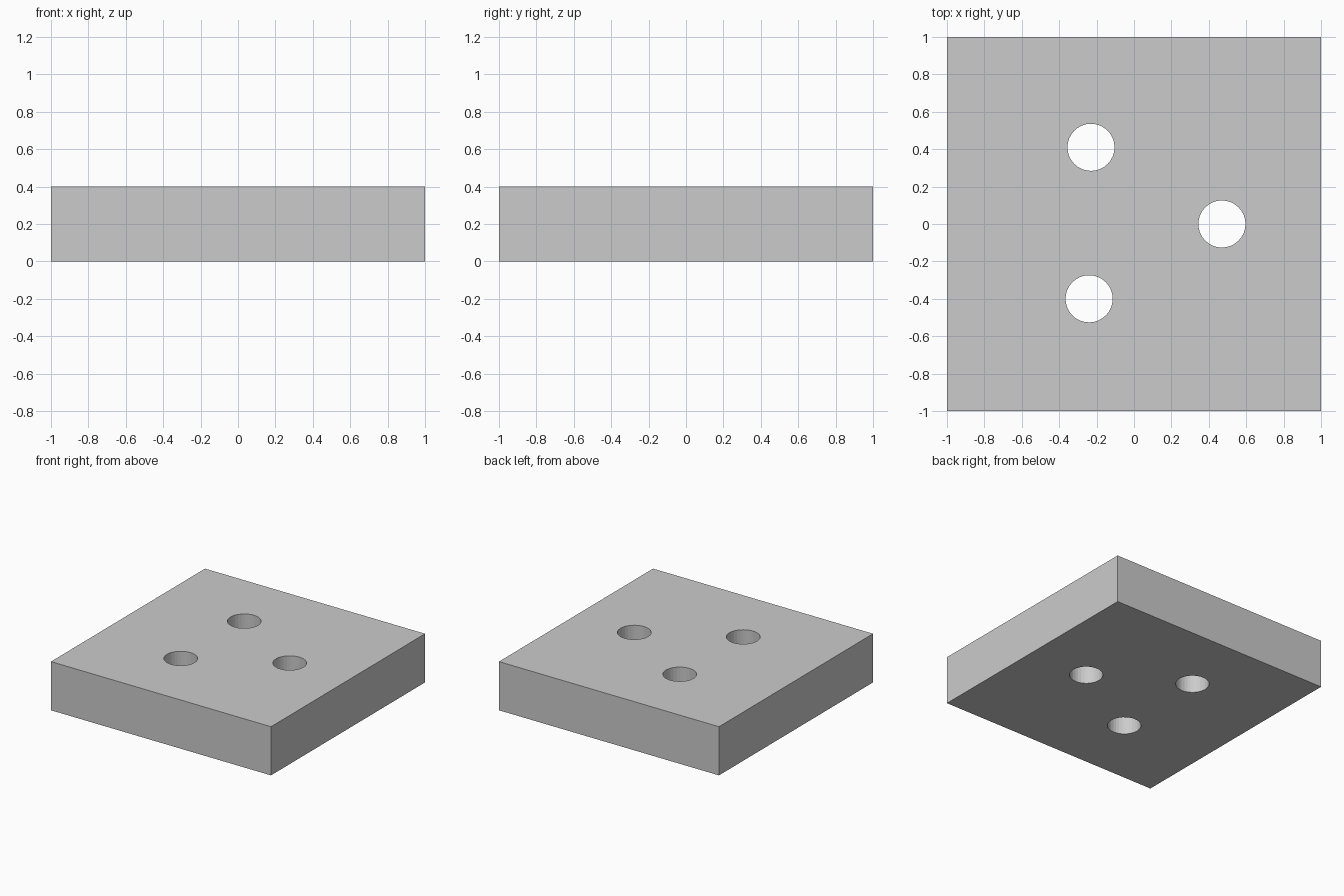
import bpy

if "Cube" in bpy.data.objects:
    bpy.data.objects.remove(bpy.data.objects["Cube"])

HEIGHT = 0.40
HOLE_RADIUS = 0.126
HOLES = [(-0.23, 0.41), (0.47, 0.0), (-0.24, -0.40)]

# Square block standing on the ground
bpy.ops.mesh.primitive_cube_add(size=1, location=(0, 0, HEIGHT / 2))
block = bpy.context.object
block.name = "block"
block.scale = (2, 2, HEIGHT)
bpy.ops.object.transform_apply(location=False, rotation=False, scale=True)


# Round hole drilled right through the block
def drill(index, x, y):
    bpy.ops.mesh.primitive_cylinder_add(
        vertices=32, radius=HOLE_RADIUS, depth=HEIGHT * 2,
        location=(x, y, HEIGHT / 2))
    cutter = bpy.context.object
    cutter.name = f"hole_cutter_{index}"
    cutter.hide_render = True
    cutter.display_type = 'WIRE'
    cut = block.modifiers.new(f"hole_{index}", 'BOOLEAN')
    cut.operation = 'DIFFERENCE'
    cut.solver = 'EXACT'
    cut.object = cutter


for i, (x, y) in enumerate(HOLES, 1):
    drill(i, x, y)
